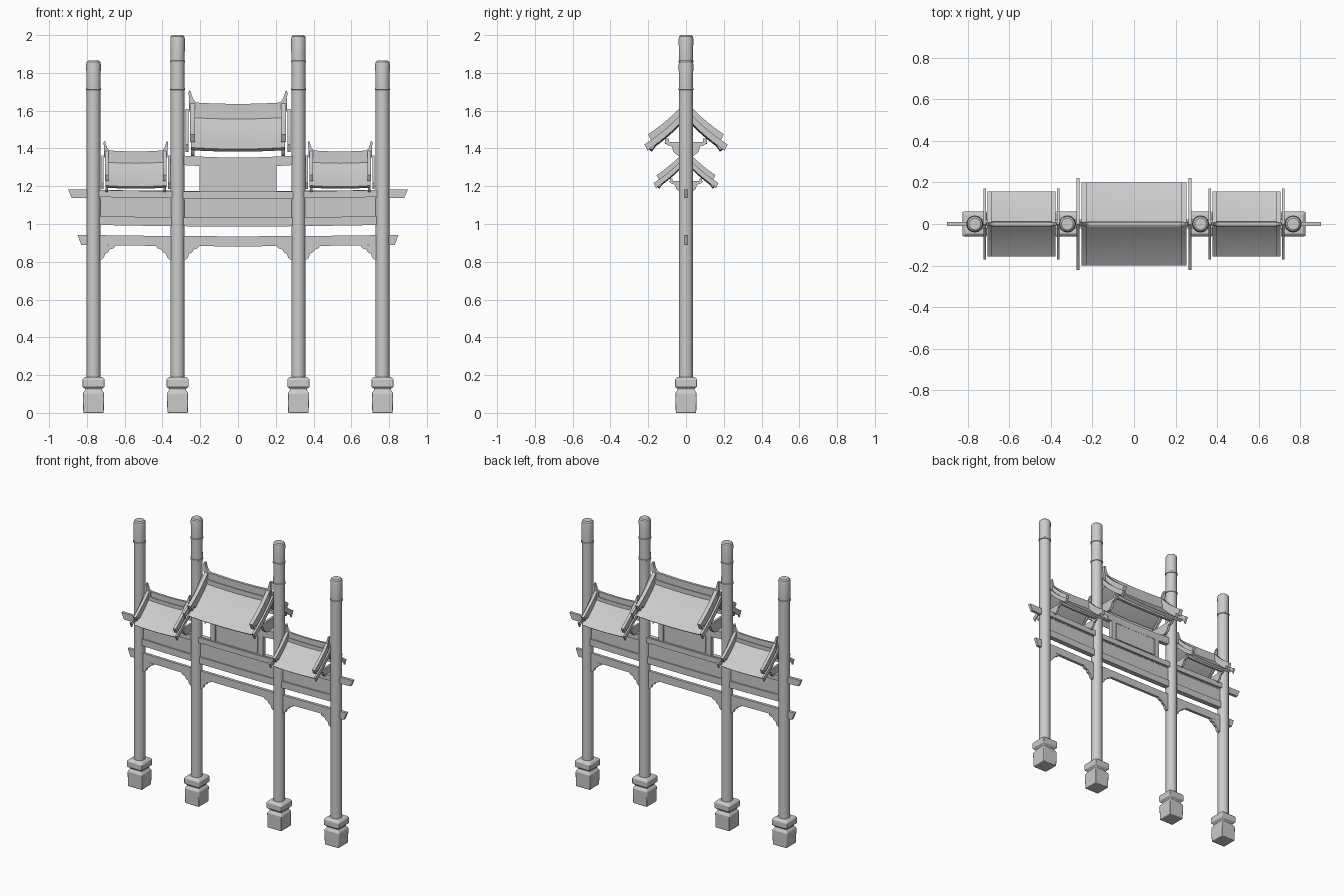
import bpy, bmesh, math
from mathutils import Vector

cube = bpy.data.objects.get("Cube")
if cube:
    bpy.data.objects.remove(cube, do_unlink=True)

stone = bpy.data.materials.new("grey_stone")
stone.use_nodes = True
GREY = (0.6, 0.6, 0.6, 1)
stone.diffuse_color = GREY
stone.node_tree.nodes["Principled BSDF"].inputs["Base Color"].default_value = GREY


def finish(name, bm, smooth=True, bevel=0):
    """Turn a bmesh into a named, shaded object."""
    bmesh.ops.recalc_face_normals(bm, faces=bm.faces)
    mesh = bpy.data.meshes.new(name)
    bm.to_mesh(mesh)
    bm.free()
    mesh.materials.append(stone)
    obj = bpy.data.objects.new(name, mesh)
    bpy.context.collection.objects.link(obj)
    if bevel:
        mod = obj.modifiers.new("soft_edges", "BEVEL")
        mod.width, mod.segments = bevel, 2
    if smooth:
        bpy.ops.object.select_all(action="DESELECT")
        obj.select_set(True)
        bpy.context.view_layer.objects.active = obj
        bpy.ops.object.shade_smooth_by_angle(angle=math.radians(35))
    return obj


def lathe(name, profile, x, sides, bevel=0):
    """Stack regular rings of (radius, height) into a closed solid."""
    bm = bmesh.new()
    rings = []
    for r, z in profile:
        angles = [(i + 0.5) * math.tau / sides for i in range(sides)]
        rings.append([bm.verts.new((x + r * math.cos(a), r * math.sin(a), z)) for a in angles])
    for low, high in zip(rings, rings[1:]):
        for i in range(sides):
            j = (i + 1) % sides
            bm.faces.new((low[i], low[j], high[j], high[i]))
    bm.faces.new(rings[0])
    bm.faces.new(rings[-1])
    return finish(name, bm, True, bevel)


def plate(name, outline, centre, thick, axis):
    """Extrude an outline: (x, z) along y, or (y, z) along x."""
    bm = bmesh.new()
    start = centre - thick / 2
    verts = [bm.verts.new((a, start, b) if axis == "y" else (start, a, b)) for a, b in outline]
    face = bm.faces.new(verts)
    grown = bmesh.ops.extrude_face_region(bm, geom=[face])["geom"]
    step = Vector((0, thick, 0)) if axis == "y" else Vector((thick, 0, 0))
    bmesh.ops.translate(bm, vec=step, verts=[v for v in grown if isinstance(v, bmesh.types.BMVert)])
    bmesh.ops.triangulate(bm, faces=[f for f in bm.faces if len(f.verts) > 4])
    return finish(name, bm)


def beam(name, half, low, high, thick, sag=0.01, slant=0.0, x=0, y=0):
    """Gently sagging beam with optional slanted ends."""
    steps = [i / 8 - 1 for i in range(17)]
    top = [(x + t * half, high - sag * (1 - t * t)) for t in steps]
    under = [(x + t * (half - slant), low - sag * (1 - t * t)) for t in reversed(steps)]
    return plate(name, top + under, y, thick, "y")


# Columns with caps and square plinths
RADIUS = 0.037
for x, top, label in ((0.765, 1.865, "outer"), (0.32, 2.0, "inner")):
    for side, word in ((1, "left"), (-1, "right")):
        profile = [(RADIUS, 0.18)]
        for ring in (1.715, 1.86):
            if ring < top - 0.05:
                profile += [(RADIUS, ring - 0.006), (0.041, ring - 0.004),
                            (0.041, ring + 0.004), (0.038, ring + 0.006)]
        profile += [(0.039, top - 0.02), (0.036, top - 0.007), (0.028, top)]
        lathe(f"{label}_column_{word}", profile, side * x, 24)
        plinth = [(0.054, 0), (0.056, 0.105), (0.045, 0.12), (0.045, 0.128),
                  (0.059, 0.138), (0.059, 0.178), (0.046, 0.19)]
        lathe(f"{label}_plinth_{word}", [(r * math.sqrt(2), z) for r, z in plinth],
              side * x, 4, 0.006)

# Cross beams and panels
beam("lower_beam", 0.85, 0.89, 0.943, 0.02, 0.008, 0.02)
beam("upper_beam", 0.90, 1.138, 1.183, 0.02, 0.008, 0.02)
beam("upper_ledge", 0.74, 1.143, 1.18, 0.045, 0.008)
beam("frieze_panel", 0.74, 1.03, 1.15, 0.016, 0.008)
beam("middle_beam", 0.74, 0.995, 1.042, 0.035, 0.008)

# Stepped brackets under the lower beam
STEPS = [(0, 0.89), (0.08, 0.885), (0.072, 0.872), (0.05, 0.865), (0.042, 0.85),
         (0.026, 0.842), (0.02, 0.822), (0.008, 0.812), (0, 0.812)]
for side in (1, -1):
    for x, direction in ((0.73, -1), (0.355, 1), (0.285, -1)):
        plate("corner_bracket", [(side * (x + direction * a), z) for a, z in STEPS], 0, 0.02, "y")

# Name board without writing, and the beam over it
beam("board_backing", 0.205, 1.165, 1.32, 0.016, 0)
for side in (1, -1):
    beam("board_side_frame", 0.018, 1.175, 1.315, 0.03, 0, x=side * 0.185)
    beam("board_face", 0.16, 1.185, 1.303, 0.008, 0, y=side * 0.01)
beam("board_top_beam", 0.29, 1.312, 1.362, 0.03, 0.01)

# Roof section: distance from the ridge and height over the eave
SLOPE = [(0, 0.18), (0.04, 0.137), (0.08, 0.098), (0.12, 0.064), (0.16, 0.033), (0.2, 0.005), (0.22, -0.008)]
HORN = [(-0.05, -0.045), (-0.05, 0), (-0.035, 0.008), (-0.024, 0.022), (-0.017, 0.042),
        (-0.012, 0.062), (-0.004, 0.067), (0.0, 0.055), (-0.002, 0.03), (-0.004, -0.045)]


def strip(rows, low, high):
    """Band following both slopes, between two offsets."""
    def band(offset, inset=0):
        half = [(d - (inset if i == len(rows) - 1 else 0), h + offset)
                for i, (d, h) in enumerate(rows)]
        return [(-d, h) for d, h in reversed(half)] + half[1:]
    return band(high) + band(low, 0.02)[::-1]


def roof(name, x, half, eave, scale):
    def place(points):
        return [(d * scale, eave + h * scale) for d, h in points]

    inner = half - 0.02 * scale
    # Tiled slab, lofted lengthwise with a slight sag
    bm = bmesh.new()
    section = place(strip(SLOPE[:6], -0.014, 0))
    spans = []
    for i in range(13):
        t = i / 6 - 1
        spans.append([bm.verts.new((x + t * inner, y, z - 0.008 * scale * (1 - t * t)))
                      for y, z in section])
    count = len(section)
    for a, b in zip(spans, spans[1:]):
        for i in range(count):
            j = (i + 1) % count
            bm.faces.new((a[i], a[j], b[j], b[i]))
    for end in (spans[0], spans[-1]):
        for i in range(count // 2 - 1 + count % 2):
            bm.faces.new((end[i], end[i + 1], end[count - 2 - i], end[count - 1 - i]))
    finish(name + "_tiles", bm)

    # Ridge, ridge cap and curled horns
    beam(name + "_ridge", half - 0.03 * scale, eave + 0.16 * scale, eave + 0.244 * scale,
         0.018 * scale, 0.008 * scale, x=x)
    beam(name + "_ridge_foot", inner, eave + 0.16 * scale, eave + 0.195 * scale,
         0.03 * scale, 0.006 * scale, x=x)
    for side in (1, -1):
        horn = [(x + side * (half - 0.008 * scale + a * scale), eave + (0.24 + h) * scale)
                for a, h in HORN]
        plate(name + "_horn", horn, 0, 0.02 * scale, "y")
        # Raised rib, gable board and support at each end
        plate(name + "_rib", place(strip(SLOPE[:6], 0.03, 0.07)),
              x + side * (half - 0.03 * scale), 0.026 * scale, "x")
        plate(name + "_rib_bed", place(strip(SLOPE[:5], -0.005, 0.035)),
              x + side * (half - 0.03 * scale), 0.02 * scale, "x")
        plate(name + "_gable_board", place(strip(SLOPE, -0.012, 0.03)),
              x + side * half, 0.014 * scale, "x")
        arm = [(0.115, 0.035), (0.1, 0.018), (0.075, 0.01), (0.065, -0.02), (0.04, -0.04)]
        outline = arm + [(-d, h) for d, h in reversed(arm)]
        plate(name + "_support", place(outline), x + side * (half - 0.03 * scale),
              0.018 * scale, "x")
        # Purlins tie the supports together under the tiles
        beam(name + "_purlin", inner, eave + 0.03 * scale, eave + 0.052 * scale,
             0.02 * scale, 0.006 * scale, x=x, y=side * 0.1 * scale)


roof("main_roof", 0, 0.27, 1.4, 1.0)
roof("left_roof", 0.541, 0.177, 1.2, 0.78)
roof("right_roof", -0.541, 0.177, 1.2, 0.78)
